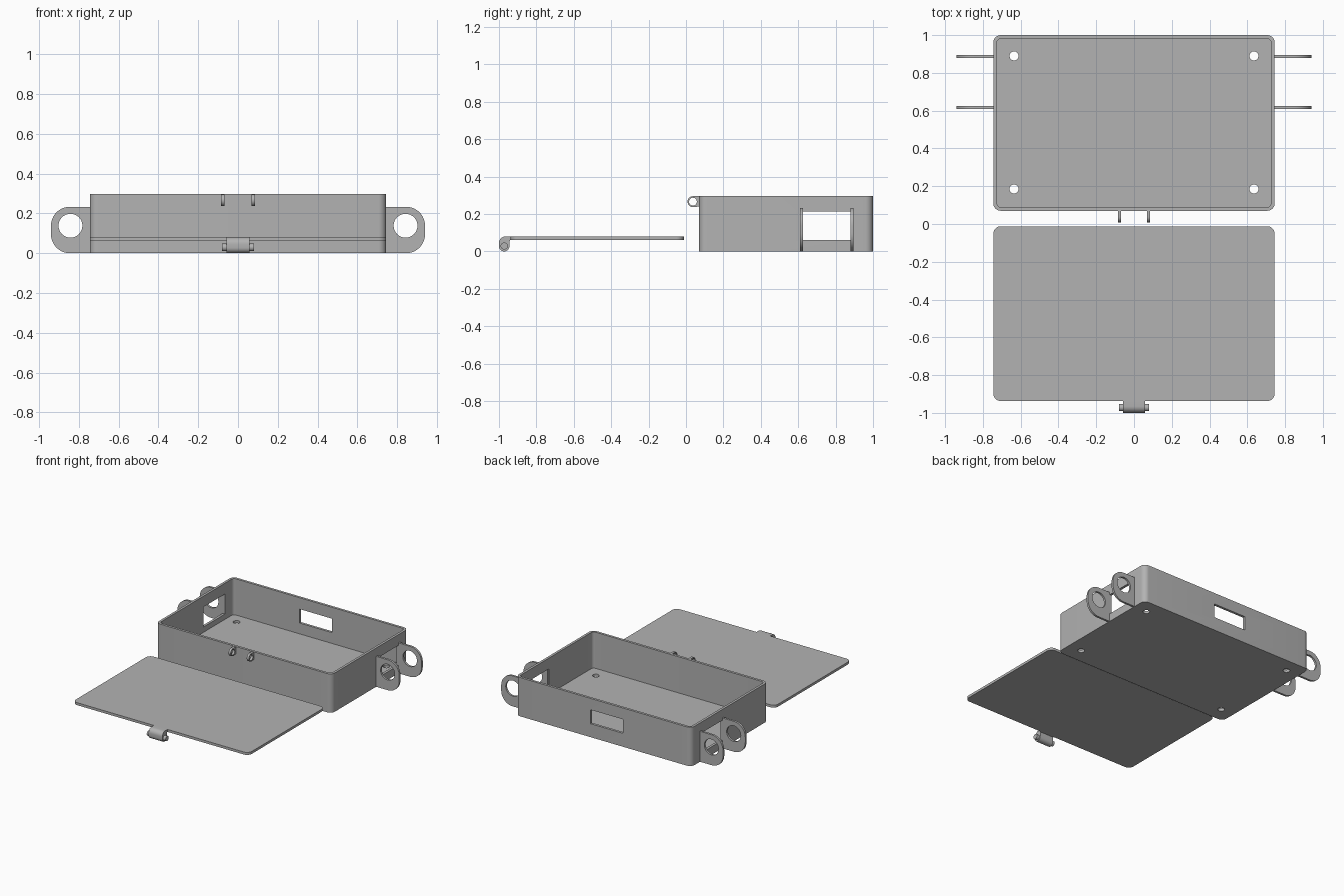
import bpy, bmesh, math
from mathutils import Vector

if "Cube" in bpy.data.objects:
    bpy.data.objects.remove(bpy.data.objects["Cube"])

grey = bpy.data.materials.new("grey_plastic")
grey.diffuse_color = (0.45, 0.45, 0.45, 1)
grey.use_nodes = True
grey.node_tree.nodes["Principled BSDF"].inputs["Base Color"].default_value = grey.diffuse_color


def prism(name, pts, axis, lo, hi):
    """Extrude a 2D outline along an axis: z uses (x, y), y uses (x, z), x uses (y, z)."""
    place = {"z": lambda a, b, c: (a, b, c), "y": lambda a, b, c: (a, c, b),
             "x": lambda a, b, c: (c, a, b)}[axis]
    bm = bmesh.new()
    base = [bm.verts.new(place(a, b, lo)) for a, b in pts]
    face = bm.faces.new(base)
    ext = bmesh.ops.extrude_face_region(bm, geom=[face])["geom"]
    shift = Vector(place(0, 0, hi - lo))
    bmesh.ops.translate(bm, vec=shift, verts=[v for v in ext if isinstance(v, bmesh.types.BMVert)])
    bmesh.ops.recalc_face_normals(bm, faces=bm.faces)
    me = bpy.data.meshes.new(name)
    bm.to_mesh(me)
    bm.free()
    me.materials.append(grey)
    ob = bpy.data.objects.new(name, me)
    bpy.context.collection.objects.link(ob)
    return ob


def arc(cx, cy, r, a0, a1, n):
    return [(cx + r * math.cos(math.radians(a0 + (a1 - a0) * i / n)),
             cy + r * math.sin(math.radians(a0 + (a1 - a0) * i / n))) for i in range(n + 1)]


def circle(cx, cy, r, n=32):
    return arc(cx, cy, r, 0, 360, n)[:-1]


def rounded(x0, y0, x1, y1, r, n=8):
    return (arc(x1 - r, y1 - r, r, 0, 90, n) + arc(x0 + r, y1 - r, r, 90, 180, n)
            + arc(x0 + r, y0 + r, r, 180, 270, n) + arc(x1 - r, y0 + r, r, 270, 360, n))


def rect(x0, y0, x1, y1):
    return [(x0, y0), (x1, y0), (x1, y1), (x0, y1)]


def select(ob):
    bpy.ops.object.select_all(action="DESELECT")
    ob.select_set(True)
    bpy.context.view_layer.objects.active = ob


def cut(ob, *cutters):
    select(ob)
    for c in cutters:
        c.hide_render = True
        m = ob.modifiers.new("cut", "BOOLEAN")
        m.operation, m.solver, m.object = "DIFFERENCE", "EXACT", c
        bpy.ops.object.modifier_apply(modifier=m.name)
        bpy.data.objects.remove(c)


# Open tray: hollowed, with side and back windows and four screw holes
tray = prism("tray", rounded(-0.745, 0.07, 0.745, 1.0, 0.04), "z", 0, 0.297)
cut(tray,
    prism("cavity", rounded(-0.726, 0.089, 0.726, 0.981, 0.022), "z", 0.02, 0.4),
    prism("side_windows", rect(0.622, 0.061, 0.88, 0.214), "x", -0.9, 0.9),
    prism("back_window", rect(-0.165, 0.103, 0.11, 0.21), "y", 0.9, 1.1),
    *[prism("screw_hole", circle(x, y, 0.024, 24), "z", -0.1, 0.1)
      for x in (-0.635, 0.635) for y in (0.185, 0.89)])

# Strap ears, two on each side
for side, s in (("right", 1), ("left", -1)):
    for place, y in (("front", 0.609), ("back", 0.879)):
        outline = ([(0.735, 0), *arc(0.845, 0.095, 0.095, 270, 360, 12),
                    *arc(0.845, 0.138, 0.095, 0, 90, 12), (0.735, 0.233)])
        ear = prism(f"{side}_{place}_ear", [(s * x, z) for x, z in outline], "y", y, y + 0.016)
        cut(ear, prism("ear_hole", circle(s * 0.842, 0.138, 0.06), "y", y - 0.1, y + 0.1))

# Hinge rings on the tray front
for side, x in (("left", -0.077), ("right", 0.077)):
    ring = prism(f"{side}_hinge_ring",
                 [(0.075, 0.295), *arc(0.037, 0.266, 0.029, 90, 270, 16), (0.075, 0.24)],
                 "x", x - 0.009, x + 0.009)
    cut(ring, prism("ring_hole", circle(0.037, 0.266, 0.021, 24), "x", x - 0.1, x + 0.1))

# Lid lying flat in front of the tray
prism("lid", rounded(-0.745, -0.937, 0.745, -0.012, 0.04), "z", 0.061, 0.08)

# Hinge knuckle hanging from the lid, with its pin
prism("hinge_knuckle",
      [(-0.93, 0.08), *arc(-0.965, 0.045, 0.035, 90, 180, 8), *arc(-0.972, 0.028, 0.028, 180, 360, 16),
       (-0.942, 0.061), (-0.93, 0.061)], "x", -0.058, 0.058)
prism("hinge_pin", circle(-0.972, 0.029, 0.019, 24), "x", -0.08, 0.08)

for ob in list(bpy.context.scene.objects):
    select(ob)
    bpy.ops.object.shade_smooth_by_angle(angle=math.radians(30))
